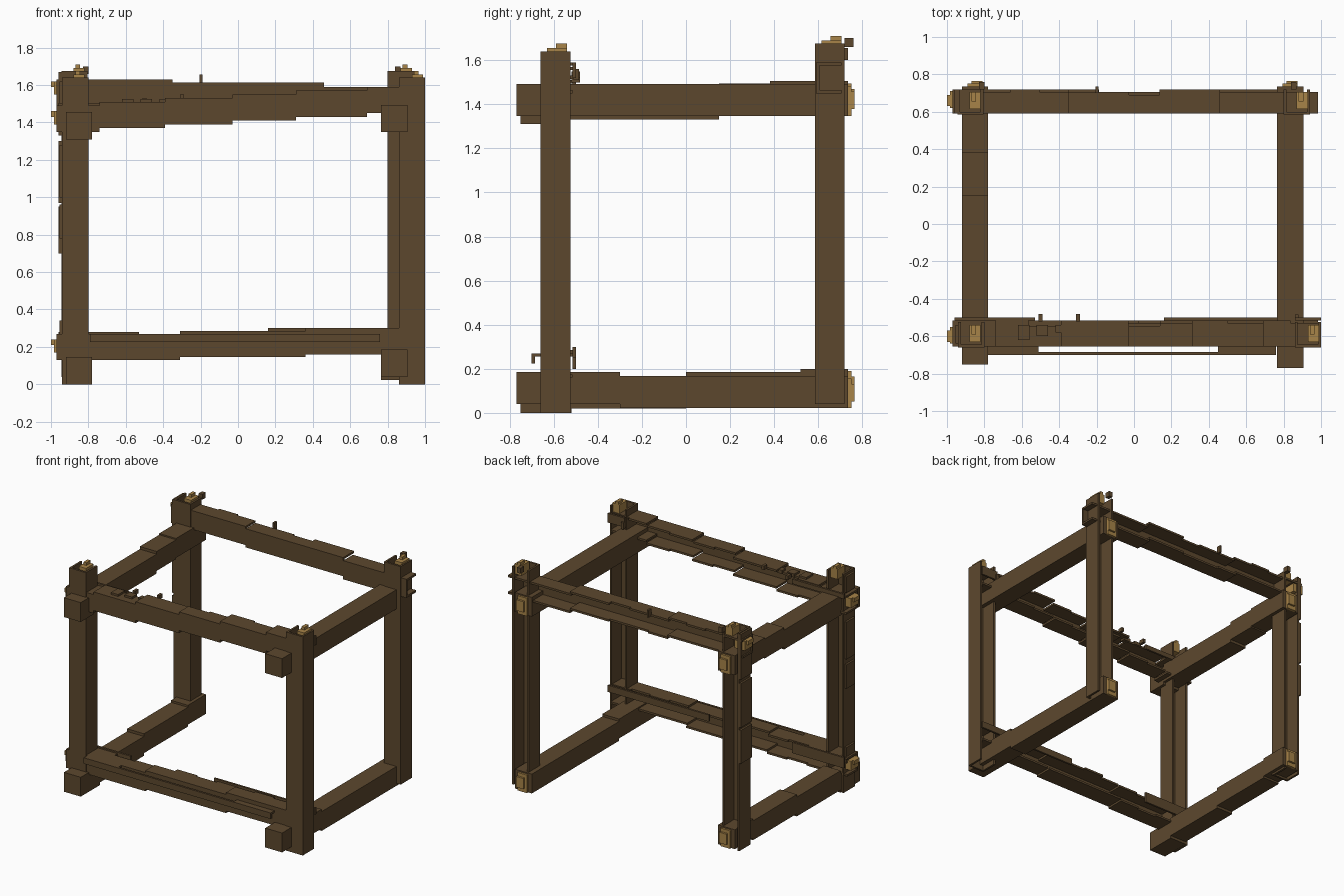
import bpy, bmesh, random
from mathutils import Vector
random.seed(4)

def mat(name, col):
    m = bpy.data.materials.new(name)
    m.diffuse_color = (*col, 1)
    return m

BROWN = mat("weathered_brown", (0.108, 0.064, 0.027))
OCHRE = mat("end_grain_ochre", (0.39, 0.23, 0.065))
T = 0.015  # board wall thickness

def build(name, boxes, m=BROWN):
    """One object out of axis-aligned boxes (x0, x1, y0, y1, z0, z1)."""
    bm = bmesh.new()
    for x0, x1, y0, y1, z0, z1 in boxes:
        vs = bmesh.ops.create_cube(bm, size=1)["verts"]
        for v in vs:
            v.co = Vector((x1 if v.co.x > 0 else x0,
                           y1 if v.co.y > 0 else y0,
                           z1 if v.co.z > 0 else z0))
    me = bpy.data.meshes.new(name)
    bm.to_mesh(me)
    bm.free()
    me.materials.append(m)
    ob = bpy.data.objects.new(name, me)
    bpy.context.collection.objects.link(ob)

def post(name, x0, y0, z0, z1, cap_x):
    """Hollow post: a channel open to the back, with end grain on top."""
    x1, y1 = x0 + 0.14, y0 + 0.135
    build(name, [(x0, x1, y0, y0 + T, z0, z1),
                 (x0, x0 + T, y0, y1, z0, z1),
                 (x1 - T, x1, y0, y1, z0, z1)])
    build(name + "_end_grain", [
        (cap_x, cap_x + 0.06, y0 + 0.03, y0 + 0.12, z1 - 0.06, z1 + 0.015),
        (cap_x + 0.01, cap_x + 0.035, y0 + 0.07, y0 + 0.12, z1, z1 + 0.035)], OCHRE)

def cross_beam(name, y0, y1, segs, h=0.14):
    """Stepped hollow beam along x, open to the back with ragged boards."""
    boxes = []
    for a, b, z in segs:
        boxes.append((a, b, y0, y0 + T, z, z + h))
        n = max(1, round((b - a) / 0.17))
        for i in range(n):
            p, q = a + (b - a) * i / n, a + (b - a) * (i + 1) / n
            boxes.append((p, q, y0, y1 - random.choice((0, 0, 0.015, 0.03)), z + h - T, z + h))
            boxes.append((p, q, y0, y1 - random.choice((0, 0, 0.015)), z, z + T))
    build(name, boxes)

def side_beam(name, x0, segs, h=0.145):
    """Stepped beam along y with end grain at the back."""
    build(name, [(x0, x0 + 0.14, a, b, z, z + h) for a, b, z in segs])
    z = segs[-1][2]
    build(name + "_end_grain", [
        (x0 + 0.03, x0 + 0.11, 0.73, 0.75, z, z + h - 0.01),
        (x0 + 0.05, x0 + 0.11, 0.74, 0.765, z + 0.03, z + 0.11)], OCHRE)

# four corner posts
post("front_left_post", -0.94, -0.66, 0, 1.64, -0.88)
post("front_right_post", 0.86, -0.66, 0, 1.64, 0.93)
post("back_left_post", -0.945, 0.585, 0.04, 1.675, -0.88)
post("back_right_post", 0.80, 0.585, 0.04, 1.675, 0.87)

# loose boards on the outer side of the left posts
build("left_post_boards", [
    (-0.96, -0.945, 0.59, 0.72, z0, z1) for z0, z1 in ((0.7, 0.95), (0.97, 1.3), (1.33, 1.67))
] + [(-0.955, -0.94, -0.64, -0.54, z0, z1) for z0, z1 in ((0.22, 0.34), (0.78, 0.96), (1.0, 1.28), (1.5, 1.62))])

# cross beams, front and back (the back has no lower beam)
cross_beam("front_top_beam", -0.655, -0.515, [
    (-0.97, -0.74, 1.35), (-0.74, -0.39, 1.37), (-0.39, -0.03, 1.39),
    (-0.03, 0.31, 1.41), (0.31, 0.69, 1.43), (0.69, 0.985, 1.45)])
cross_beam("back_top_beam", 0.59, 0.72, [
    (-0.97, -0.35, 1.49), (-0.35, 0.46, 1.473), (0.46, 0.985, 1.45)])
cross_beam("front_bottom_beam", -0.655, -0.515, [
    (-0.97, -0.31, 0.13), (-0.31, 0.36, 0.145), (0.36, 0.985, 0.16)])

# side beams, whose ends stick out past the posts
side_beam("left_top_beam", -0.92, [(-0.75, -0.6, 1.31), (-0.6, 0.15, 1.33), (0.15, 0.38, 1.35), (0.38, 0.735, 1.36)])
side_beam("right_top_beam", 0.765, [(-0.77, 0.735, 1.348)])
side_beam("left_bottom_beam", -0.92, [(-0.75, -0.52, 0.0), (-0.52, 0.0, 0.02), (0.0, 0.52, 0.04), (0.52, 0.735, 0.055)])
side_beam("right_bottom_beam", 0.765, [(-0.77, -0.3, 0.04), (-0.3, 0.735, 0.022)])

# end grain at the left ends of the cross beams
grain = []
for y, z in ((-0.61, 1.44), (0.65, 1.60), (-0.61, 0.22)):
    grain += [(-0.985, -0.9, y - 0.03, y + 0.06, z - 0.05, z + 0.02),
              (-1.0, -0.97, y - 0.02, y + 0.04, z - 0.01, z + 0.02)]
build("cross_beam_end_grain", grain, OCHRE)

# loose strips along the cross beams
build("front_strip", [(-0.79, 0.76, -0.70, -0.685, 0.225, 0.27),
                      (-0.79, -0.51, -0.69, -0.655, 0.255, 0.27),
                      (0.45, 0.76, -0.69, -0.655, 0.255, 0.27)])
build("inner_strips", [(-0.96, -0.53, -0.515, -0.50, 0.20, 0.28),
                       (0.16, 1.0, -0.515, -0.50, 0.25, 0.30),
                       (-0.96, -0.53, -0.515, -0.50, 1.47, 1.505),
                       (0.86, 1.0, -0.515, -0.50, 1.52, 1.59)])

# small splinters on top of the beams
chips = [(-0.205, -0.19, 0.70, 0.735, 1.60, 1.655),
         (-0.51, -0.49, -0.52, -0.48, 1.50, 1.53),
         (-0.31, -0.29, -0.52, -0.48, 1.52, 1.55),
         (-0.83, -0.80, 0.72, 0.76, 1.66, 1.70),
         (0.84, 0.87, 0.72, 0.76, 1.66, 1.70),
         (0.86, 0.88, -0.51, -0.485, 1.51, 1.56)]
for i in range(5):
    x = -0.62 + i * 0.1
    chips.append((x, x + 0.06, -0.62 + 0.02 * (i % 3), -0.54, 1.50, 1.525))
build("splinters", chips)
